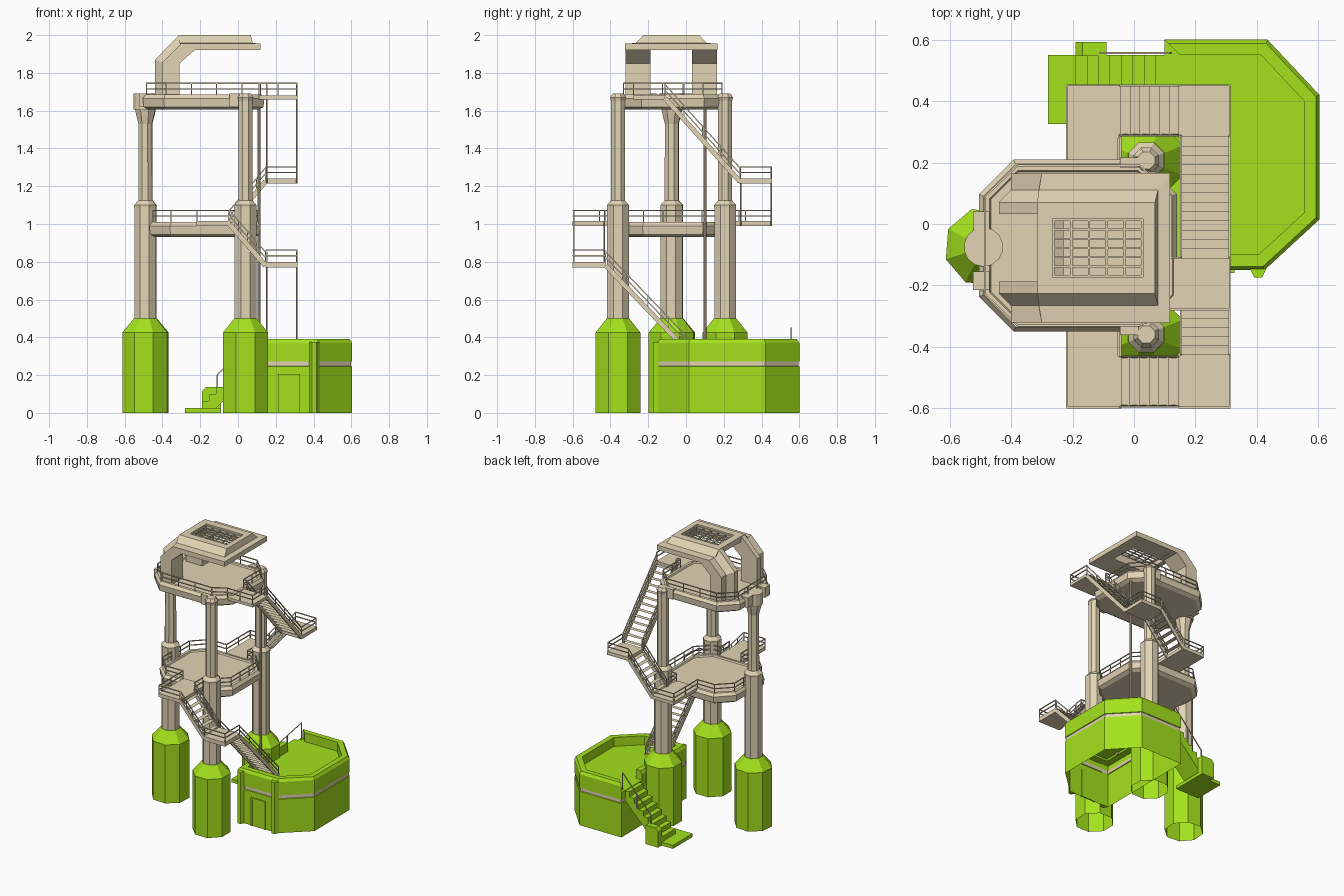
import bpy, bmesh, math
from mathutils import Vector as V, Matrix as M

if "Cube" in bpy.data.objects:
    bpy.data.objects.remove(bpy.data.objects["Cube"])

def mat(name, r, g, b):
    m = bpy.data.materials.new(name)
    m.diffuse_color = (r, g, b, 1)
    m.use_nodes = True
    m.node_tree.nodes["Principled BSDF"].inputs["Base Color"].default_value = m.diffuse_color
    return m

GREEN = mat("lime_green", 0.37, 0.76, 0.012)
TAN = mat("sand_beige", 0.76, 0.66, 0.46)

def finish(name, bm, *mats):
    bmesh.ops.recalc_face_normals(bm, faces=bm.faces)
    me = bpy.data.meshes.new(name)
    bm.to_mesh(me)
    bm.free()
    for m in mats:
        me.materials.append(m)
    ob = bpy.data.objects.new(name, me)
    bpy.context.collection.objects.link(ob)
    return ob

def loft(bm, rings, cap0=True, cap1=True, loop=False):
    vs = [[bm.verts.new(p) for p in r] for r in rings]
    n = len(vs[0])
    for a, b in zip(vs, vs[1:] + (vs[:1] if loop else [])):
        for i in range(n):
            j = (i + 1) % n
            bm.faces.new((a[i], a[j], b[j], b[i]))
    if not loop:
        if cap0: bm.faces.new(vs[0][::-1])
        if cap1: bm.faces.new(vs[-1])

def box(bm, x0, x1, y0, y1, z0, z1):
    loft(bm, [[(x0, y0, z), (x1, y0, z), (x1, y1, z), (x0, y1, z)] for z in (z0, z1)])

def beam(bm, a, b, w=0.006, h=0.006):
    a, b = V(a), V(b)
    d = b - a
    mtx = M.Translation((a + b) / 2) @ d.to_track_quat('Y', 'Z').to_matrix().to_4x4() @ M.Diagonal((w, d.length, h, 1))
    bmesh.ops.create_cube(bm, size=1, matrix=mtx)

def offset(pts, d):
    """Move a counter-clockwise outline inwards by d."""
    out = []
    for i, p in enumerate(pts):
        p, a, b = V(p), V(pts[i - 1]), V(pts[(i + 1) % len(pts)])
        e, f = (p - a).normalized(), (b - p).normalized()
        n, m = V((-e.y, e.x)), V((-f.y, f.x))
        out.append(p + (n + m) * d / (1 + n.dot(m)))
    return out

def at(pts, z):
    return [(p[0], p[1], z) for p in pts]

def rail(bm, pts, z):
    for a, b in zip(pts, pts[1:]):
        for h in (0.032, 0.062):
            beam(bm, (*a, z + h), (*b, z + h))
        n = max(1, round((V(b) - V(a)).length / 0.12))
        for i in range(n + 1):
            p = V(a).lerp(V(b), i / n)
            beam(bm, (*p, z), (*p, z + 0.062), 0.005, 0.005)

# Three legs: green octagonal footings with stepped columns
def leg(name, x, y, turn, top):
    def ring(r, z):
        return [(x + r * math.cos(math.radians(turn + 45 * i)),
                 y + r * math.sin(math.radians(turn + 45 * i)), z) for i in range(8)]
    bm = bmesh.new()
    loft(bm, [ring(0.129, 0), ring(0.129, 0.425), ring(0.064, 0.5)], cap0=False)
    finish(name + "_footing", bm, GREEN)
    bm = bmesh.new()
    prof = [(0.062, 0.49), (0.062, 1.085), (0.063, 1.1), (0.04, 1.125)] + top
    loft(bm, [ring(*p) for p in prof])
    finish(name + "_column", bm, TAN)

plain = [(0.04, 1.65), (0.045, 1.67), (0.03, 1.692)]
leg("front_leg", 0.04, -0.36, 22.5, plain)
leg("back_leg", 0.04, 0.207, 22.5, plain)
leg("left_leg", -0.49, -0.075, 18, [(0.039, 1.53), (0.052, 1.58), (0.06, 1.62)])

# Round cap where the left leg meets the deck
bm = bmesh.new()
bmesh.ops.create_cone(bm, cap_ends=True, segments=14, radius1=0.064, radius2=0.064, depth=0.085,
                      matrix=M.Translation((-0.49, -0.075, 1.6475)))
finish("left_leg_cap", bm, TAN)

# Octagonal decks with a bevelled rim
def deck(name, x0, x1, y0, y1, c, z):
    o = [(x0 + c, y0), (x1 - c, y0), (x1, y0 + c), (x1, y1 - c),
         (x1 - c, y1), (x0 + c, y1), (x0, y1 - c), (x0, y0 + c)]
    bm = bmesh.new()
    loft(bm, [at(offset(o, d), z + h) for d, h in
              ((0.03, -0.08), (0.005, -0.065), (0, -0.02), (0.015, 0), (0.035, 0), (0.04, -0.01))])
    finish(name, bm, TAN)

deck("upper_deck", -0.505, 0.14, -0.35, 0.21, 0.113, 1.685)
deck("middle_deck", -0.47, 0.12, -0.34, 0.20, 0.11, 1.01)

# Landings and the walkways out to them
bm = bmesh.new()
box(bm, 0.11, 0.315, -0.28, -0.11, 1.66, 1.68)
box(bm, 0.145, 0.315, 0.28, 0.455, 1.215, 1.24)
box(bm, 0.145, 0.315, -0.6, -0.425, 0.77, 0.80)
box(bm, -0.22, -0.04, 0.17, 0.455, 0.99, 1.015)
box(bm, -0.22, -0.04, -0.6, -0.31, 0.99, 1.015)
finish("landings", bm, TAN)

# Brackets tying the upper deck to the columns
bm = bmesh.new()
for yc in (0.01, -0.185):
    box(bm, -0.525, -0.47, yc - 0.03, yc + 0.03, 1.62, 1.692)
for yc in (0.2, -0.345):
    box(bm, -0.045, 0.015, yc - 0.016, yc + 0.016, 1.62, 1.692)
finish("deck_brackets", bm, TAN)

# Open stairs: stringers, flat sheet treads and sloped rails
def stair(name, top, bottom, width):
    a, b = V(top), V(bottom)
    d = b - a
    side = V((-d.y, d.x, 0)).normalized()
    step = V((d.x, d.y, 0))
    bm, rb = bmesh.new(), bmesh.new()
    n = round(step.length / 0.03)
    step /= 2 * n
    for i in range(n):
        c, o = a.lerp(b, (i + 0.5) / n), side * (width / 2 - 0.004)
        bm.faces.new([bm.verts.new(p) for p in (c - step - o, c + step - o, c + step + o, c - step + o)])
    bmesh.ops.recalc_face_normals(bm, faces=bm.faces)
    for s in (-1, 1):
        o = side * s * (width / 2 - 0.004)
        beam(bm, a + o - V((0, 0, 0.01)), b + o - V((0, 0, 0.01)), 0.008, 0.026)
        for h in (0.032, 0.062):
            u = V((0, 0, h))
            beam(rb, a + o + u, b + o + u)
        for i in range(5):
            c = a.lerp(b, i / 4) + o
            beam(rb, c, c + V((0, 0, 0.062)), 0.005, 0.005)
    finish(name, bm, TAN)
    finish(name + "_rails", rb, TAN)

stair("upper_stair", (0.232, -0.11, 1.675), (0.232, 0.285, 1.235), 0.166)
stair("upper_side_stair", (0.145, 0.37, 1.235), (-0.045, 0.37, 1.01), 0.17)
stair("lower_side_stair", (-0.045, -0.513, 1.01), (0.145, -0.513, 0.79), 0.17)
stair("lower_stair", (0.232, -0.425, 0.79), (0.232, 0.02, 0.325), 0.166)

# Level railings
bm = bmesh.new()
rail(bm, [(0.312, -0.11), (0.312, -0.278), (0.11, -0.278), (0.02, -0.33), (-0.38, -0.33), (-0.485, -0.23),
          (-0.485, 0.09), (-0.38, 0.19), (0.02, 0.19), (0.12, 0.09), (0.12, -0.11), (0.15, -0.11)], 1.683)
rail(bm, [(-0.05, 0.452), (-0.218, 0.452), (-0.218, 0.18), (-0.355, 0.18), (-0.45, 0.085), (-0.45, -0.225),
          (-0.355, -0.32), (-0.218, -0.32), (-0.218, -0.597), (-0.05, -0.597)], 1.01)
rail(bm, [(-0.05, -0.43), (-0.05, -0.32), (0.005, -0.32), (0.1, -0.225), (0.1, 0.085),
          (0.005, 0.18), (-0.05, 0.18), (-0.05, 0.28)], 1.01)
rail(bm, [(0.145, 0.452), (0.312, 0.452), (0.312, 0.285)], 1.24)
rail(bm, [(0.145, -0.597), (0.312, -0.597), (0.312, -0.43)], 0.80)
finish("railings", bm, TAN)

# Drain pipe from the upper deck to the building
bm = bmesh.new()
bmesh.ops.create_cone(bm, segments=8, radius1=0.008, radius2=0.008, depth=1.28,
                      matrix=M.Translation((0.112, 0.1, 0.97)))
finish("drain_pipe", bm, TAN)

# Canopy: slab with a raised bevelled frame around an opening
def rect(x0, x1, y0, y1, z):
    return [(x0, y0, z), (x1, y0, z), (x1, y1, z), (x0, y1, z)]
bm = bmesh.new()
loft(bm, [rect(-0.265, 0.03, -0.172, 0.016, 1.925), rect(-0.23, 0.118, -0.322, 0.166, 1.92),
          rect(-0.30, 0.118, -0.322, 0.166, 1.955), rect(-0.31, 0.078, -0.266, 0.11, 1.958),
          rect(-0.315, 0.068, -0.226, 0.07, 2.0), rect(-0.265, 0.03, -0.172, 0.016, 2.0)], loop=True)
finish("canopy_roof", bm, TAN)

# Canopy arms: one profile with a raised inner ridge, mirrored about the deck centre
inner = [(-0.2, 1.92), (-0.23, 1.92), (-0.31, 1.85), (-0.31, 1.675)]
full = [(-0.44, 1.675), (-0.44, 1.87), (-0.313, 1.998), (-0.2, 1.998)] + inner
slim = [(-0.40, 1.675), (-0.40, 1.855), (-0.30, 1.955), (-0.2, 1.955)] + inner
bm = bmesh.new()
for s in (-1, 1):
    loft(bm, [[(x, -0.078 + s * w, z) for x, z in p] for p, w in
              ((full, 0.11), (full, 0.148), (slim, 0.188), (slim, 0.243))])
finish("canopy_arms", bm, TAN)

# Canopy grille
bm = bmesh.new()
for i in range(6):
    x = -0.262 + i * 0.0578
    beam(bm, (x, -0.172, 1.985), (x, 0.016, 1.985), 0.007, 0.008)
for i in range(7):
    y = -0.169 + i * 0.0303
    beam(bm, (-0.265, y, 1.985), (0.03, y, 1.985), 0.006, 0.008)
finish("canopy_grille", bm, TAN)

# Ground building: eight-sided body with a pale band
plan = [(0.1, 0.36), (0.1, -0.15), (0.425, -0.15), (0.604, 0.015), (0.604, 0.42), (0.435, 0.6), (0.1, 0.6)]
bm = bmesh.new()
loft(bm, [at(offset(plan, d), z) for d, z in
          ((0, 0), (0, 0.246), (0.005, 0.248), (0.005, 0.271), (0, 0.273), (0, 0.325))], cap0=False)
for f in bm.faces:
    if 0.25 < f.calc_center_median().z < 0.27 and len(f.verts) == 4:
        f.material_index = 1
finish("building_body", bm, GREEN, TAN)

# Parapet, open where the ground steps arrive
bm = bmesh.new()
levels = [at(offset(plan, d), z) for d, z in ((0, 0.31), (0, 0.37), (0.012, 0.39), (0.05, 0.39), (0.05, 0.31))]
loft(bm, [list(section) for section in zip(*levels)])
finish("building_parapet", bm, GREEN)

# Wall ribs beside the door, door frame and door
bm = bmesh.new()
for x in (0.13, 0.404):
    loft(bm, [[(x - 0.027, -0.145, z), (x - 0.012, -0.175, z), (x + 0.012, -0.175, z), (x + 0.027, -0.145, z)]
              for z in (0, 0.375)])
finish("wall_ribs", bm, GREEN)
bm = bmesh.new()
box(bm, 0.213, 0.222, -0.159, -0.145, 0, 0.205)
box(bm, 0.318, 0.327, -0.159, -0.145, 0, 0.205)
box(bm, 0.222, 0.318, -0.159, -0.145, 0.196, 0.205)
box(bm, 0.222, 0.318, -0.153, -0.145, 0, 0.196)
finish("door", bm, GREEN)

# Ground steps: foot slab, sawtooth flight and end post
bm = bmesh.new()
box(bm, -0.28, -0.09, 0.325, 0.55, 0, 0.025)
prof = [(-0.19, 0.02)]
for i in range(8):
    x, z = -0.19 + i * 0.037, 0.025 + (i + 1) * 0.037
    prof += [(x, z), (x + 0.037, z)]
prof += [(0.106, 0.25), (-0.12, 0.02)]
loft(bm, [[(x, y, z) for x, z in prof] for y in (0.39, 0.55)])
post = [(-0.19, 0), (-0.19, 0.115), (-0.168, 0.138), (-0.09, 0.138), (-0.09, 0)]
loft(bm, [[(x, y, z) for x, z in post] for y in (0.547, 0.592)])
finish("ground_steps", bm, GREEN)

# Handrail of the ground steps
bm = bmesh.new()
beam(bm, (-0.11, 0.557, 0.2), (0.12, 0.557, 0.45))
for x, z0, z1 in ((-0.11, 0.13, 0.2), (0.005, 0.22, 0.325), (0.12, 0.32, 0.45)):
    beam(bm, (x, 0.557, z0), (x, 0.557, z1))
finish("ground_handrail", bm, TAN)
